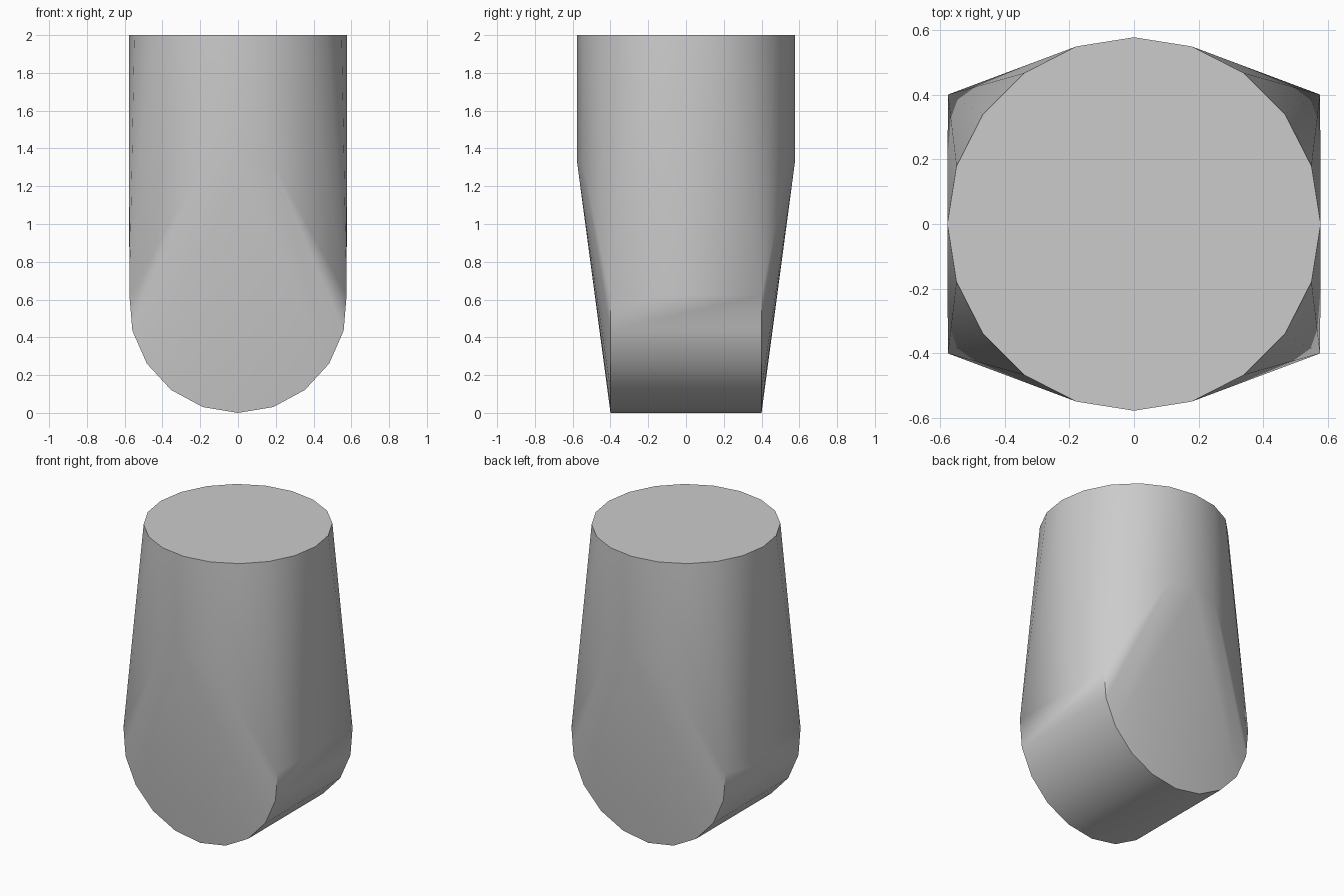
import bpy, bmesh, math

cube = bpy.data.objects.get("Cube")
if cube:
    bpy.data.objects.remove(cube, do_unlink=True)

R = 0.577            # shared radius of the round top and the rounded foot
HALF_DEPTH = 0.4     # half width of the rounded foot


def ring(count):
    """Points of a circle, starting at its lowest point."""
    for i in range(count):
        a = math.tau * i / count
        yield R * math.sin(a), -R * math.cos(a)


bm = bmesh.new()
# upright round section
for z in (1.33, 2.0):
    for x, y in ring(20):
        bm.verts.new((x, y, z))
# rounded foot, a drum lying along y
for y in (-HALF_DEPTH, HALF_DEPTH):
    for x, z in ring(19):
        bm.verts.new((x, y, z + R))

# wrap both sections in one skin
hull = bmesh.ops.convex_hull(bm, input=bm.verts[:])
inside = {g for g in hull["geom_interior"] + hull["geom_unused"]
          if isinstance(g, bmesh.types.BMVert)}
bmesh.ops.delete(bm, geom=list(inside), context="VERTS")
bmesh.ops.dissolve_limit(bm, angle_limit=math.radians(0.2),
                         verts=bm.verts[:], edges=bm.edges[:])
bmesh.ops.recalc_face_normals(bm, faces=bm.faces[:])

mesh = bpy.data.meshes.new("tapered_body")
bm.to_mesh(mesh)
bm.free()
body = bpy.data.objects.new("tapered_body", mesh)
bpy.context.collection.objects.link(body)

# plain grey finish
grey = bpy.data.materials.new("plain_grey")
grey.use_nodes = True
colour = (0.6, 0.6, 0.6, 1.0)
grey.diffuse_color = colour
grey.node_tree.nodes["Principled BSDF"].inputs["Base Color"].default_value = colour
mesh.materials.append(grey)

bpy.ops.object.select_all(action="DESELECT")
body.select_set(True)
bpy.context.view_layer.objects.active = body
bpy.ops.object.shade_smooth_by_angle(angle=math.radians(30))
